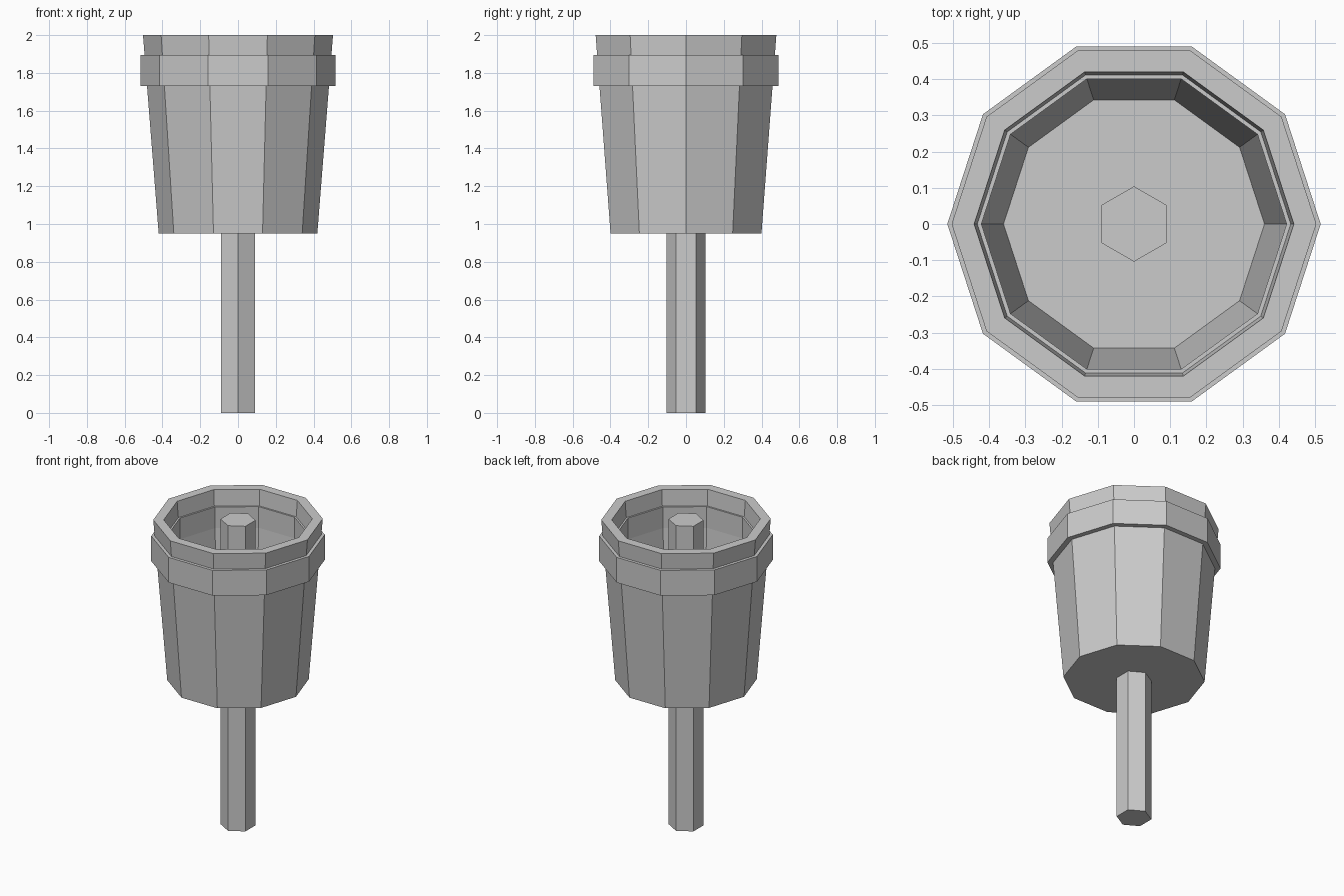
import bpy
import math

cube = bpy.data.objects.get("Cube")
if cube:
    bpy.data.objects.remove(cube, do_unlink=True)

# Single plain material
grey = bpy.data.materials.new("light grey")
grey.use_nodes = True
colour = (0.6, 0.6, 0.6, 1)
grey.diffuse_color = colour
grey.node_tree.nodes["Principled BSDF"].inputs["Base Color"].default_value = colour


def lathe(name, profile, sides, start=0.0, closed=False):
    """Sweep a (radius, z) profile round z with flat sides; open profiles get end caps."""
    verts, faces = [], []
    for r, z in profile:
        for i in range(sides):
            a = start + math.tau * i / sides
            verts.append((r * math.cos(a), r * math.sin(a), z))
    n = len(profile)
    for k in range(n if closed else n - 1):
        low, high = k * sides, (k + 1) % n * sides
        for i in range(sides):
            j = (i + 1) % sides
            faces.append((low + i, low + j, high + j, high + i))
    if not closed:
        faces.append(tuple(reversed(range(sides))))
        faces.append(tuple(range((n - 1) * sides, n * sides)))
    mesh = bpy.data.meshes.new(name)
    mesh.from_pydata(verts, [], faces)
    mesh.materials.append(grey)
    obj = bpy.data.objects.new(name, mesh)
    bpy.context.collection.objects.link(obj)
    return obj


# Tapered hollow bucket: outer wall, rim, inner wall, floor
lathe("bucket", [(0.42, 0.95), (0.503, 2.0), (0.441, 2.0), (0.36, 1.015)], 10)

# Band passing through the wall below the rim
lathe("rim_band", [(0.515, 1.73), (0.515, 1.895), (0.421, 1.895), (0.421, 1.73)], 10, closed=True)

# Hexagonal post running from the ground up through the bucket
lathe("post", [(0.104, 0.0), (0.104, 1.998)], 6, start=math.pi / 2)
